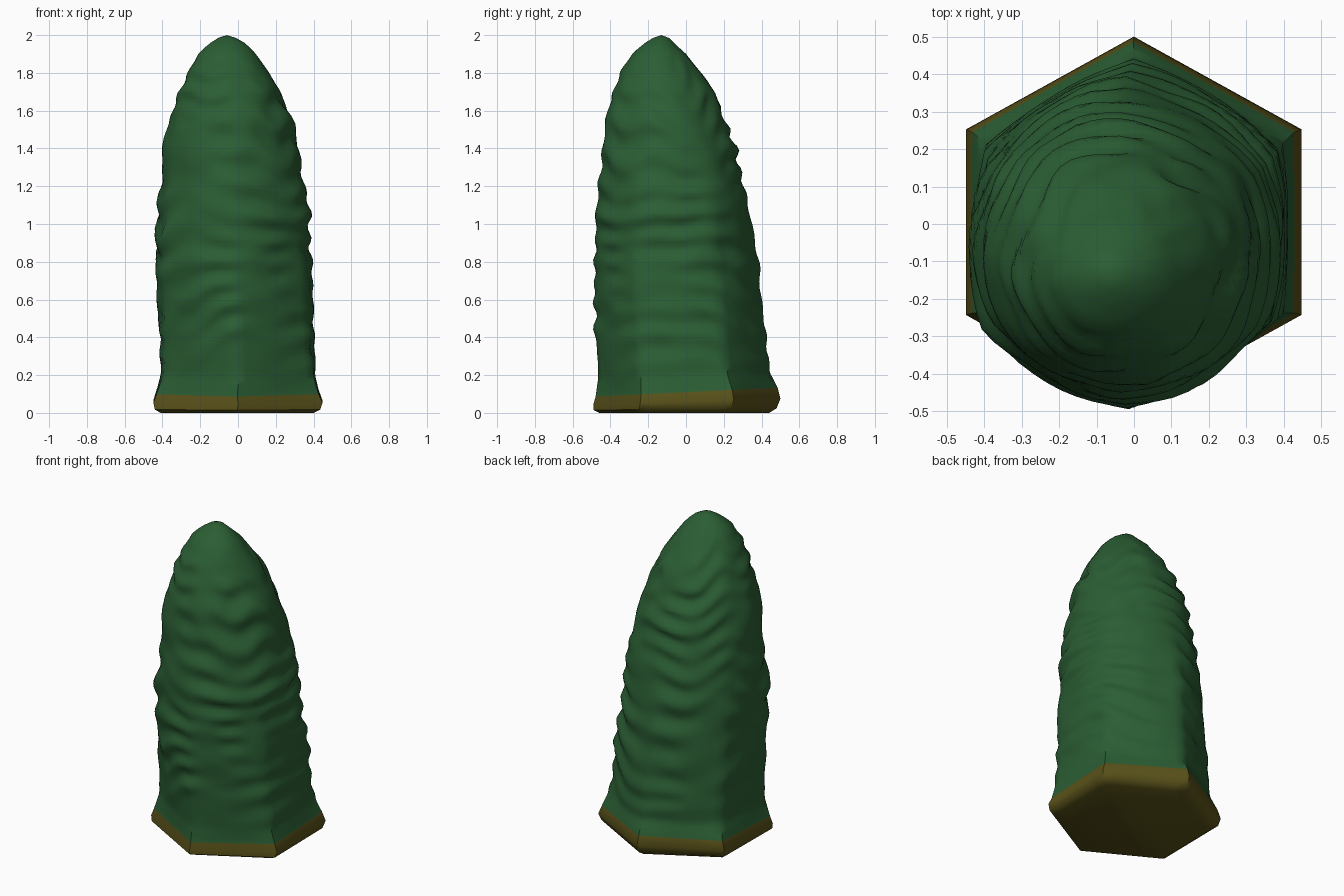
import bpy, bmesh, math
from mathutils import Vector, noise

if "Cube" in bpy.data.objects:
    bpy.data.objects.remove(bpy.data.objects["Cube"])

SEG = 60

# profile: height, left x, right x, front y, back y
PROFILE = [
    (0.00, -0.41, 0.40, -0.46, 0.44),
    (0.02, -0.44, 0.435, -0.49, 0.48),
    (0.06, -0.448, 0.447, -0.49, 0.50),
    (0.10, -0.435, 0.43, -0.48, 0.49),
    (0.20, -0.41, 0.41, -0.465, 0.445),
    (0.40, -0.415, 0.405, -0.475, 0.425),
    (0.60, -0.425, 0.395, -0.485, 0.40),
    (0.80, -0.43, 0.385, -0.485, 0.38),
    (1.00, -0.43, 0.38, -0.48, 0.35),
    (1.20, -0.41, 0.355, -0.46, 0.31),
    (1.40, -0.395, 0.32, -0.44, 0.26),
    (1.50, -0.38, 0.30, -0.43, 0.225),
    (1.60, -0.35, 0.265, -0.41, 0.19),
    (1.70, -0.31, 0.22, -0.385, 0.15),
    (1.80, -0.265, 0.165, -0.35, 0.08),
    (1.90, -0.21, 0.095, -0.285, 0.0),
    (1.95, -0.16, 0.05, -0.23, -0.055),
    (1.985, -0.105, -0.01, -0.175, -0.09),
]


def material(name, colour):
    m = bpy.data.materials.new(name)
    m.diffuse_color = (*colour, 1)
    m.use_nodes = True
    m.node_tree.nodes["Principled BSDF"].inputs["Base Color"].default_value = m.diffuse_color
    return m


def sample(z):
    for p, q in zip(PROFILE, PROFILE[1:]):
        if z <= q[0]:
            t = (z - p[0]) / (q[0] - p[0])
            return [a + (b - a) * t for a, b in zip(p[1:], q[1:])]
    return PROFILE[-1][1:]


def clamp(v):
    return max(0.0, min(1.0, v))


def point(z, ang):
    x0, x1, y0, y1 = sample(z)
    c, s = math.cos(ang), math.sin(ang)
    # hexagon with corners at front and back, rounding off with height
    k = (ang - math.pi / 2) % (math.pi / 3) - math.pi / 6
    h = math.cos(math.pi / 6) / math.cos(k)
    w = 1.0 - 0.4 * clamp((z - 0.1) / 0.2) - 0.6 * clamp((z - 0.3) / 1.1)
    ux = c * (w * h / math.cos(math.pi / 6) + 1 - w)
    uy = s * (w * h + 1 - w)
    # broken, slanted folds, fading at base and tip
    fade = clamp((z - 0.15) / 0.3) * clamp((1.97 - z) / 0.35)
    drift = noise.noise(Vector((c * 1.3, s * 1.3, z * 1.2)))
    strength = clamp(0.5 + 1.3 * noise.noise(Vector((c * 2 + 7, s * 2, z * 2.5))))
    fold = math.sin(2 * math.pi * (z / 0.15 + 1.1 * drift + 0.15 * c))
    lump = noise.noise(Vector((c * 2, s * 2 + 5, z * 6)))
    d = fade * (0.014 * strength * fold + 0.016 * lump)
    x = (x0 + x1) / 2 + ux * ((x1 - x0) / 2 + d)
    y = (y0 + y1) / 2 + uy * ((y1 - y0) / 2 + d)
    # the rim rises towards the back
    tilt = clamp(z / 0.1) * clamp((0.4 - z) / 0.3)
    return Vector((x, y, z + 0.05 * y * tilt))


# stepped heights: rim first, then fine rings up the bush
heights = [0.0, 0.02, 0.06, 0.11]
heights += [0.14 + i * (1.90 - 0.14) / 76 for i in range(77)] + [1.93, 1.96, 1.985]

bm = bmesh.new()
rings = [[bm.verts.new(point(z, 2 * math.pi * i / SEG)) for i in range(SEG)]
         for z in heights]
for r, (lo, hi) in enumerate(zip(rings, rings[1:])):
    for i in range(SEG):
        j = (i + 1) % SEG
        f = bm.faces.new((lo[i], lo[j], hi[j], hi[i]))
        f.material_index = 1 if r < 3 else 0      # earth rim below the leaves
# closed tip and underside
tip = bm.verts.new((-0.06, -0.13, 2.0))
for i in range(SEG):
    bm.faces.new((rings[-1][i], rings[-1][(i + 1) % SEG], tip))
bm.faces.new(rings[0][::-1]).material_index = 1

bmesh.ops.recalc_face_normals(bm, faces=bm.faces)
mesh = bpy.data.meshes.new("bush")
bm.to_mesh(mesh)
bm.free()
mesh.materials.append(material("leaf green", (0.024, 0.112, 0.034)))
mesh.materials.append(material("earth brown", (0.100, 0.083, 0.010)))
bush = bpy.data.objects.new("bush", mesh)
bpy.context.collection.objects.link(bush)
bpy.context.view_layer.objects.active = bush
bush.select_set(True)
bpy.ops.object.shade_smooth_by_angle(angle=math.radians(50))
